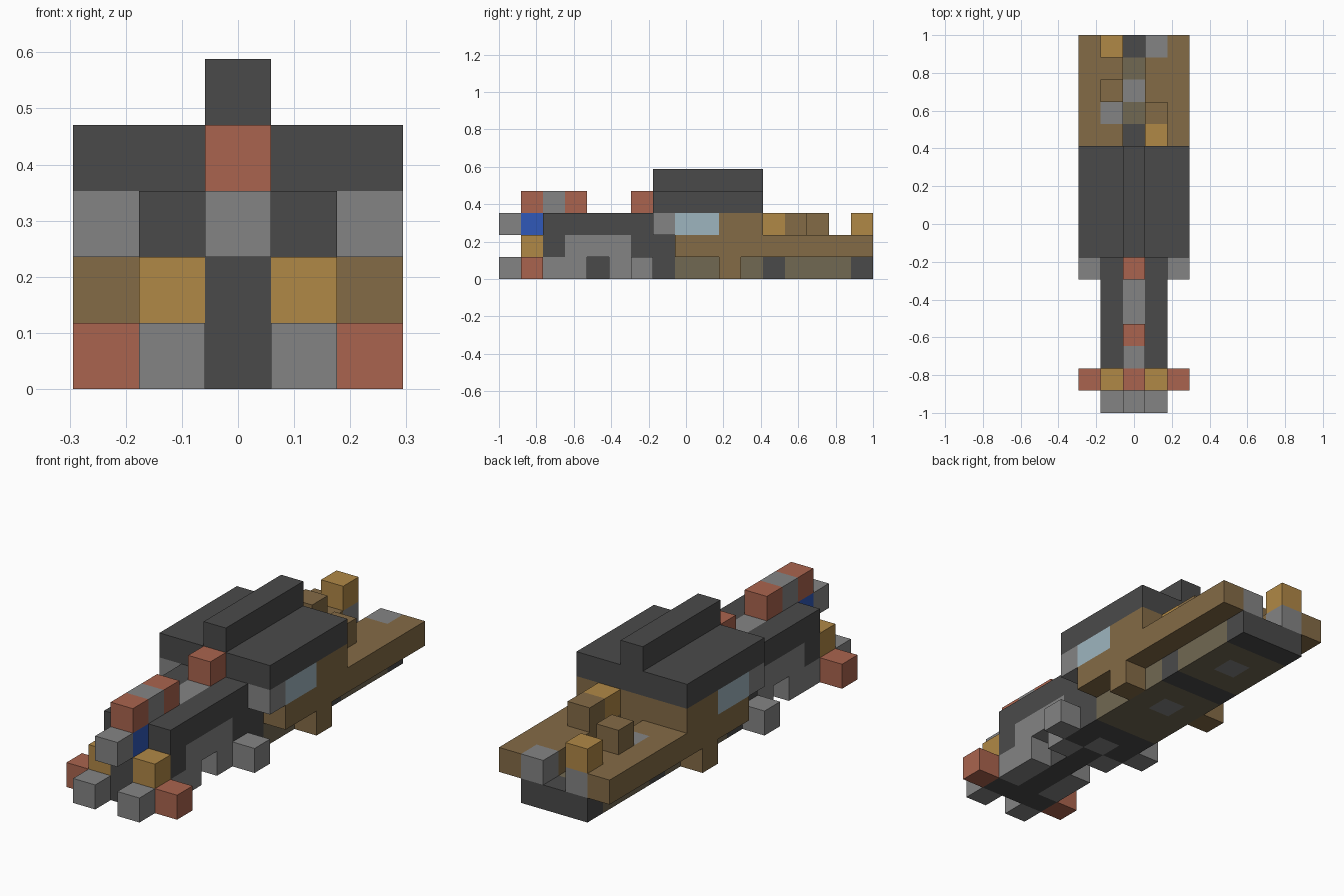
import bpy
import bmesh
from mathutils import Matrix, Vector

if "Cube" in bpy.data.objects:
    bpy.data.objects.remove(bpy.data.objects["Cube"], do_unlink=True)

U = 2 / 17  # size of one block


def linear(c):
    c /= 255
    return c / 12.92 if c <= 0.04045 else ((c + 0.055) / 1.055) ** 2.4


def material(name, r, g, b):
    mat = bpy.data.materials.new(name)
    color = (linear(r), linear(g), linear(b), 1)
    mat.diffuse_color = color
    mat.use_nodes = True
    shader = mat.node_tree.nodes["Principled BSDF"]
    shader.inputs["Base Color"].default_value = color
    shader.inputs["Roughness"].default_value = 0.8
    return mat


dark = material("charcoal", 74, 74, 74)
gray = material("gray", 132, 132, 132)
red = material("brick red", 170, 100, 78)
gold = material("gold", 176, 136, 70)
brown = material("brown", 132, 107, 70)
olive = material("olive gray", 113, 104, 82)
blue = material("blue", 48, 88, 184)
glass = material("window blue", 158, 181, 191)


def blocks(name, mat, x, y, z, mirror=False):
    """Box over inclusive block ranges: x from the centre, y from the front, z from the ground."""
    spans = [r if isinstance(r, tuple) else (r, r) for r in (x, y, z)]
    (x0, x1), (y0, y1), (z0, z1) = spans
    bm = bmesh.new()
    sides = [(x0, x1), (-x1, -x0)] if mirror else [(x0, x1)]
    for a, b in sides:
        size = Vector((b - a + 1, y1 - y0 + 1, z1 - z0 + 1)) * U
        centre = Vector(((a + b) / 2, (y0 + y1) / 2 - 8, (z0 + z1 + 1) / 2)) * U
        bmesh.ops.create_cube(bm, size=1, matrix=Matrix.LocRotScale(centre, None, size))
    mesh = bpy.data.meshes.new(name)
    bm.to_mesh(mesh)
    bm.free()
    mesh.materials.append(mat)
    bpy.context.collection.objects.link(bpy.data.objects.new(name, mesh))


# Front bumper, lamps and nose
blocks("bumper_block", gray, 1, 0, 0, mirror=True)
blocks("nose_block", gray, 0, 0, 2)
blocks("nose_core", blue, 0, 1, 2)
blocks("nose_base", dark, (-1, 1), 1, 0)
blocks("grille", dark, 0, 1, 1)
blocks("front_lamp", gold, 1, 1, 1, mirror=True)
blocks("bumper_end", red, 2, 1, 0, mirror=True)

# Engine bay: core, hood sides and wheel arches
blocks("engine_core_front", dark, 0, (2, 5), (0, 1))
blocks("engine_core_rear", dark, 0, (6, 7), 1)
blocks("front_hub", gray, 0, 6, 0)
blocks("core_base", dark, 0, 7, 0)
blocks("hood_side", dark, 1, (2, 7), 2, mirror=True)
blocks("arch_front_post", dark, 1, 2, 1, mirror=True)
blocks("arch_rear_post", dark, 1, (6, 7), (0, 1), mirror=True)
blocks("arch_liner", gray, 1, (3, 5), 1, mirror=True)
blocks("front_wheel", gray, 1, (2, 3), 0, mirror=True)
blocks("rear_wheel", gray, 1, 5, 0, mirror=True)
blocks("side_step", gray, 2, 6, 0, mirror=True)
blocks("hood_strip", gray, 0, (2, 7), 2)

# Blocks standing on the hood
blocks("hood_front_block", red, 0, 1, 3)
blocks("hood_middle_block", gray, 0, 2, 3)
blocks("hood_rear_block", red, 0, 3, 3)
blocks("roof_front_block", red, 0, 6, 3)

# Cabin
blocks("cabin_lower", brown, (-2, 2), (8, 11), 1)
blocks("cabin_core", brown, (-1, 1), (8, 11), 2)
blocks("cabin_pillar", gray, 2, 7, 2, mirror=True)
blocks("side_window", glass, 2, (8, 9), 2, mirror=True)
blocks("cabin_rear_side", brown, 2, (10, 11), 2, mirror=True)
blocks("side_leg", brown, 2, 10, 0, mirror=True)
blocks("roof", dark, (-2, 2), (7, 11), 3)
blocks("roof_ridge", dark, 0, (7, 11), 4)

# Underbody, with a gray hub in the middle of each olive section
blocks("underbody_side_front", olive, 1, (8, 11), 0, mirror=True)
blocks("underbody_side_rear", olive, 1, (13, 15), 0, mirror=True)
for first, hub, last in ((8, 10, 11), (13, 14, 15)):
    blocks("underbody_centre_front", olive, 0, (first, hub - 1), 0)
    blocks("underbody_hub", gray, 0, hub, 0)
    blocks("underbody_centre_rear", olive, 0, (hub + 1, last), 0)
for y in (12, 16):
    blocks("underbody_crossbar", dark, (-1, 1), y, 0)

# Load bed with an open channel down the middle
blocks("bed_side", brown, 2, (12, 16), 1, mirror=True)
blocks("bed_floor_left", brown, 1, (12, 15), 1)
blocks("bed_floor_right_front", brown, -1, 12, 1)
blocks("bed_floor_patch", gray, -1, 13, 1)
blocks("bed_floor_right_rear", brown, -1, (14, 15), 1)
blocks("tail_block", gray, 1, 16, 1, mirror=True)

# Cargo on the bed
blocks("cargo_gold_front", gold, 1, 12, 2)
blocks("cargo_brown_left", brown, 1, 13, 2)
blocks("cargo_brown_right", brown, -1, 14, 2)
blocks("cargo_gold_rear", gold, -1, 16, 2)
